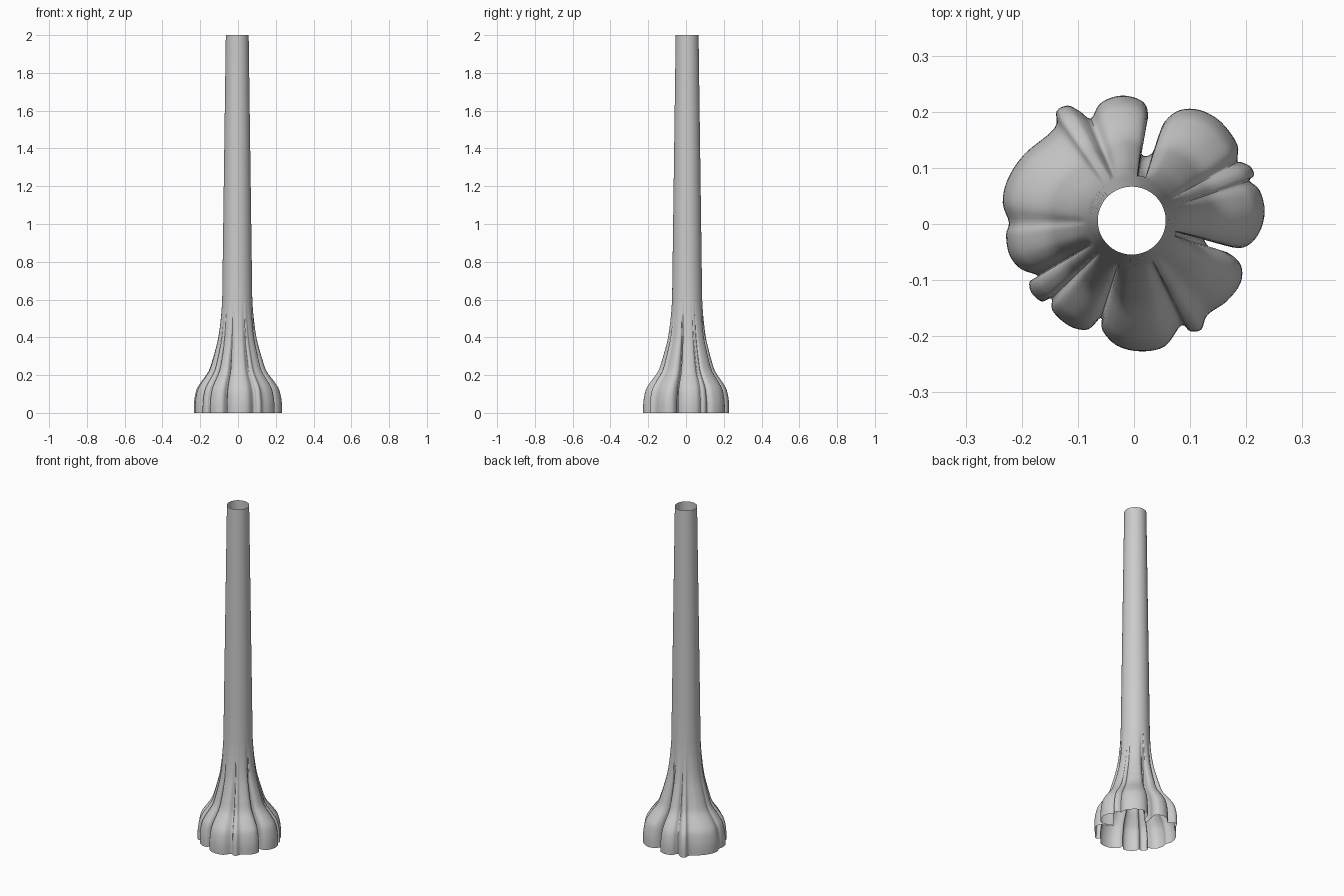
import bpy, math

if "Cube" in bpy.data.objects:
    bpy.data.objects.remove(bpy.data.objects["Cube"])

# Lobed foot outline seen from above (thousandths of a unit, counter-clockwise)
OUTLINE = [
    (125, -25), (157, -37), (195, -42), (222, -18), (233, 22), (224, 60), (206, 77),
    (214, 87), (208, 102), (192, 110), (184, 113), (184, 142), (155, 182), (118, 203),
    (82, 203), (56, 184), (44, 158), (32, 126), (14, 124), (16, 160), (25, 190),
    (18, 216), (-10, 228), (-38, 226), (-62, 213), (-77, 188), (-97, 201), (-118, 211),
    (-138, 201), (-142, 170), (-195, 125), (-225, 80), (-234, 38), (-223, 3),
    (-228, -20), (-222, -55), (-202, -80), (-172, -92), (-186, -103), (-183, -122),
    (-165, -138), (-147, -133), (-145, -155), (-115, -182), (-82, -188), (-59, -167),
    (-56, -190), (-30, -217), (12, -227), (55, -218), (84, -181), (100, -191),
    (120, -188), (131, -162), (165, -138), (190, -105), (190, -72), (165, -50), (138, -45)]
# Flare profile: height, amount of foot outline mixed in
FLARE = [(0, 1), (.06, .99), (.12, .91), (.16, .76), (.22, .48), (.28, .34),
         (.33, .245), (.38, .16), (.44, .09), (.52, .03), (.6, 0)]
CX, CY = -0.004, 0.006


def spline(a, b, c, d, t):
    return tuple(.5 * (2 * q + (r - p) * t + (2 * p - 5 * q + 4 * r - s) * t * t
                       + (3 * q - p - 3 * r + s) * t ** 3) for p, q, r, s in zip(a, b, c, d))


def resample(pts, steps, closed):
    n = len(pts)
    get = (lambda i: pts[i % n]) if closed else (lambda i: pts[max(0, min(n - 1, i))])
    out = [spline(get(i - 1), get(i), get(i + 1), get(i + 2), k / steps)
           for i in range(n if closed else n - 1) for k in range(steps)]
    return out if closed else out + [pts[-1]]


# Polar form of the outline around the trunk axis, with unwrapped angles
foot = resample(OUTLINE, 4, True)
radii, raw = [], []
for x, y in foot:
    x, y = x / 1000 - CX, y / 1000 - CY
    a = math.atan2(y, x)
    if raw:
        a = raw[-1] + (a - raw[-1] + math.pi) % (2 * math.pi) - math.pi
    raw.append(a)
    radii.append(math.hypot(x, y))
even = sorted(raw)

# Rings from the flared foot up to the plain tapering shaft
levels = resample(FLARE, 4, False) + [(z, 0) for z in (.8, 1.0, 1.25, 1.5, 1.75, 2.0)]
verts, faces, n = [], [], len(foot)
for z, w in levels:
    w = max(0, min(1, w))
    core = .081 - .0205 * max(0, z - .5) / 1.5
    for r, a, e in zip(radii, raw, even):
        groove = max(0, .225 - r) / .12
        m = w ** (1 + .8 * groove)
        ang = e + (a - e) * w
        rad = core + (r - core) * m
        verts.append((CX + rad * math.cos(ang), CY + rad * math.sin(ang), z))
for j in range(len(levels) - 1):
    for i in range(n):
        k = (i + 1) % n
        faces.append((j * n + i, j * n + k, (j + 1) * n + k, (j + 1) * n + i))

# Open-ended trunk
mesh = bpy.data.meshes.new("trunk")
mesh.from_pydata(verts, [], faces)
trunk = bpy.data.objects.new("trunk", mesh)
bpy.context.collection.objects.link(trunk)
bpy.context.view_layer.objects.active = trunk
trunk.select_set(True)
bpy.ops.object.shade_smooth_by_angle(angle=math.radians(50))
